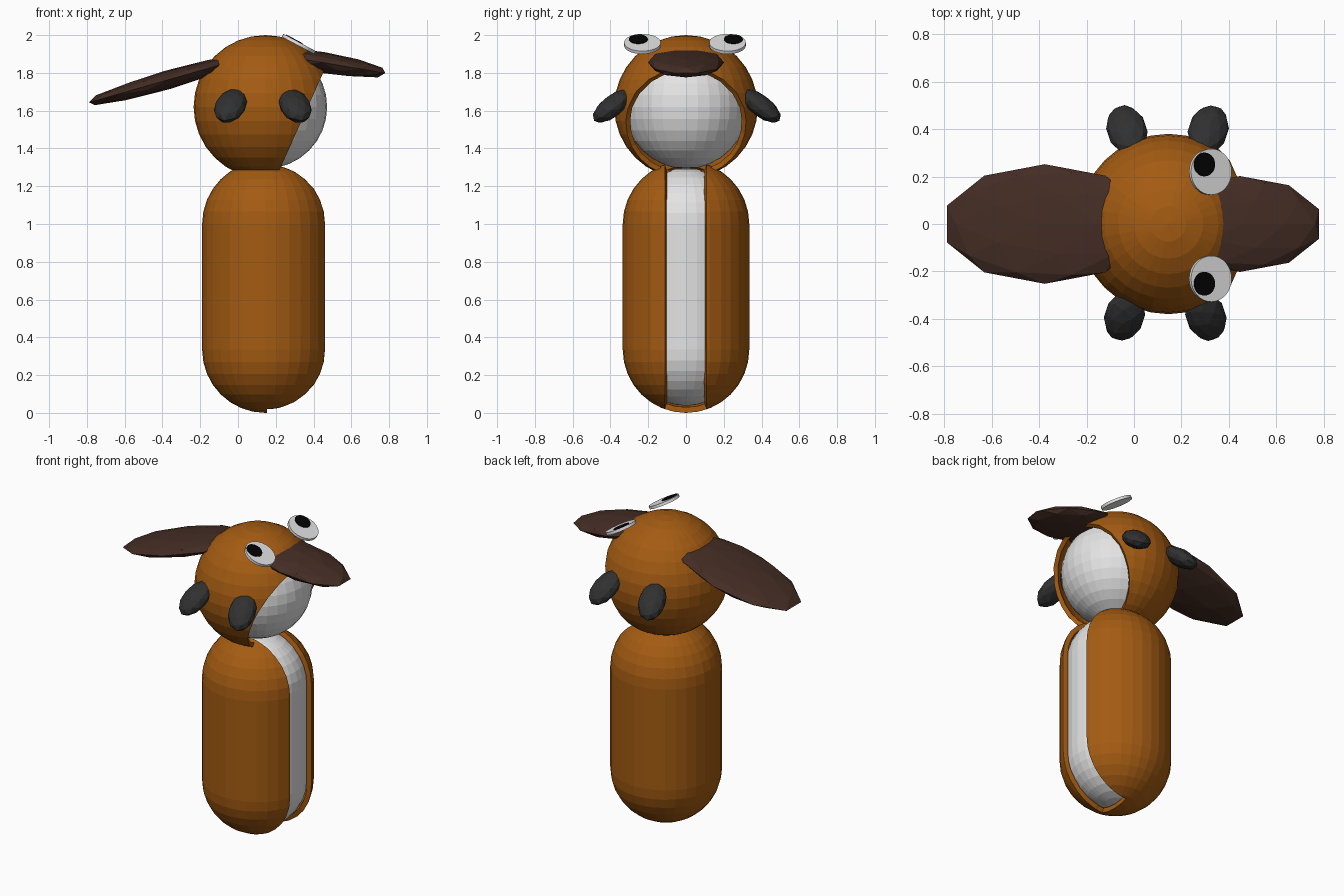
import bpy, bmesh, math
from mathutils import Vector, Matrix

if "Cube" in bpy.data.objects:
    bpy.data.objects.remove(bpy.data.objects["Cube"])


def mat(name, r, g, b):
    m = bpy.data.materials.new(name)
    m.diffuse_color = (r, g, b, 1)
    m.use_nodes = True
    m.node_tree.nodes["Principled BSDF"].inputs["Base Color"].default_value = m.diffuse_color
    return m


ORANGE = mat("orange_brown", 0.37, 0.105, 0.006)
WHITE = mat("white", 0.77, 0.77, 0.77)
BROWN = mat("dark_brown", 0.058, 0.026, 0.018)
GREY = mat("charcoal", 0.03, 0.03, 0.03)
BLACK = mat("black", 0.001, 0.001, 0.001)


def finish(bm, name, material, matrix=Matrix()):
    bm.transform(matrix)
    bmesh.ops.recalc_face_normals(bm, faces=bm.faces[:])
    me = bpy.data.meshes.new(name)
    bm.to_mesh(me)
    bm.free()
    me.materials.append(material)
    ob = bpy.data.objects.new(name, me)
    bpy.context.collection.objects.link(ob)
    return ob


def capsule(r, z0, z1, rings=8):
    """Revolved capsule with cap centres at z0 and z1 (a sphere if equal)."""
    bm = bmesh.new()
    pts = []
    for zc, start in ((z0, -90), (z1, 0)):
        for i in range(rings + 1):
            a = math.radians(start + 90 * i / rings)
            pts.append((r * math.cos(a), 0, zc + r * math.sin(a)))
    vs = [bm.verts.new(p) for p in pts]
    es = [bm.edges.new(p) for p in zip(vs, vs[1:])]
    bmesh.ops.spin(bm, geom=vs + es, cent=(0, 0, 0), axis=(0, 0, 1),
                   angle=math.tau, steps=32)
    bmesh.ops.remove_doubles(bm, verts=bm.verts[:], dist=1e-4)
    bmesh.ops.recalc_face_normals(bm, faces=bm.faces[:])
    return bm


def cut(bm, planes):
    """Slice along the planes and remove what lies in front of all of them."""
    planes = [(Vector(c), Vector(n)) for c, n in planes]
    for c, n in planes:
        geom = bm.verts[:] + bm.edges[:] + bm.faces[:]
        bmesh.ops.bisect_plane(bm, geom=geom, plane_co=c, plane_no=n, dist=1e-5)
    gone = [f for f in bm.faces
            if all((f.calc_center_median() - c).dot(n) > 0 for c, n in planes)]
    bmesh.ops.delete(bm, geom=gone, context='FACES')


def thicken(ob, t):
    m = ob.modifiers.new("shell", 'SOLIDIFY')
    m.thickness = t
    m.offset = -1


CX = 0.145
place = Matrix.Translation((CX, 0, 0))

# Body shell with a front slot, white core inside
bm = capsule(0.335, 0.335, 1.0)
cut(bm, [((0.008, 0, 0), (1, 0, 0)), ((0, 0.108, 0), (0, -1, 0)),
         ((0, -0.112, 0), (0, 1, 0))])
thicken(finish(bm, "body_shell", ORANGE, place), 0.03)
finish(capsule(0.297, 0.335, 1.0), "body_core", WHITE, place)

# Head shell with a slanted opening, white face sphere inside
head = Matrix.Translation((CX, 0, 1.62))
bm = capsule(0.38, 0, 0)
n = Vector((0.912, 0, -0.41)).normalized()
cut(bm, [(n * 0.205, n)])
thicken(finish(bm, "head_shell", ORANGE, head), 0.027)
finish(capsule(0.327, 0, 0), "face", WHITE, head)


def ico(name, material, matrix):
    bm = bmesh.new()
    bmesh.ops.create_icosphere(bm, subdivisions=2, radius=1)
    finish(bm, name, material, matrix)


# Visor-like snout in front and flat tuft behind
for name, loc, tilt, semi in (
        ("snout", (0.447, 0, 1.855), 9.5, (0.355, 0.202, 0.056)),
        ("back_tuft", (-0.376, 0, 1.762), -16, (0.451, 0.252, 0.05))):
    ico(name, BROWN, Matrix.Translation(loc)
        @ Matrix.Rotation(math.radians(tilt), 4, 'Y')
        @ Matrix.Diagonal((*semi, 1)))

# Four drooping side pads
for sx, x in ((-1, -0.036), (1, 0.307)):
    for sy in (-1, 1):
        d = Vector((sx * 0.25, sy * 0.75, -0.6)).normalized()
        w = Vector((sx, 0, -0.2))
        w = (w - d * w.dot(d)).normalized()
        basis = Matrix((w, d, w.cross(d))).transposed().to_4x4()
        loc = (x + (0.006 if sy > 0 else -0.004), sy * 0.392 + 0.004, 1.625)
        ico("side_pad", GREY, Matrix.Translation(loc) @ basis
            @ Matrix.Diagonal((0.085, 0.13, 0.056, 1)))


def disc(name, material, r, h, matrix):
    bm = bmesh.new()
    bmesh.ops.create_cone(bm, cap_ends=True, segments=32, radius1=r,
                          radius2=r, depth=h)
    finish(bm, name, material, matrix)


# Tilted disc eyes with off-centre pupils
for y, py in ((0.22, 0.031), (-0.231, -0.021)):
    eye = (Matrix.Translation((0.322, y, 1.953))
           @ Matrix.Rotation(math.radians(28), 4, 'Y'))
    disc("eye", WHITE, 0.097, 0.018, eye)
    disc("pupil", BLACK, 0.05, 0.006,
         eye @ Matrix.Translation((-0.034, py, 0.01)))
